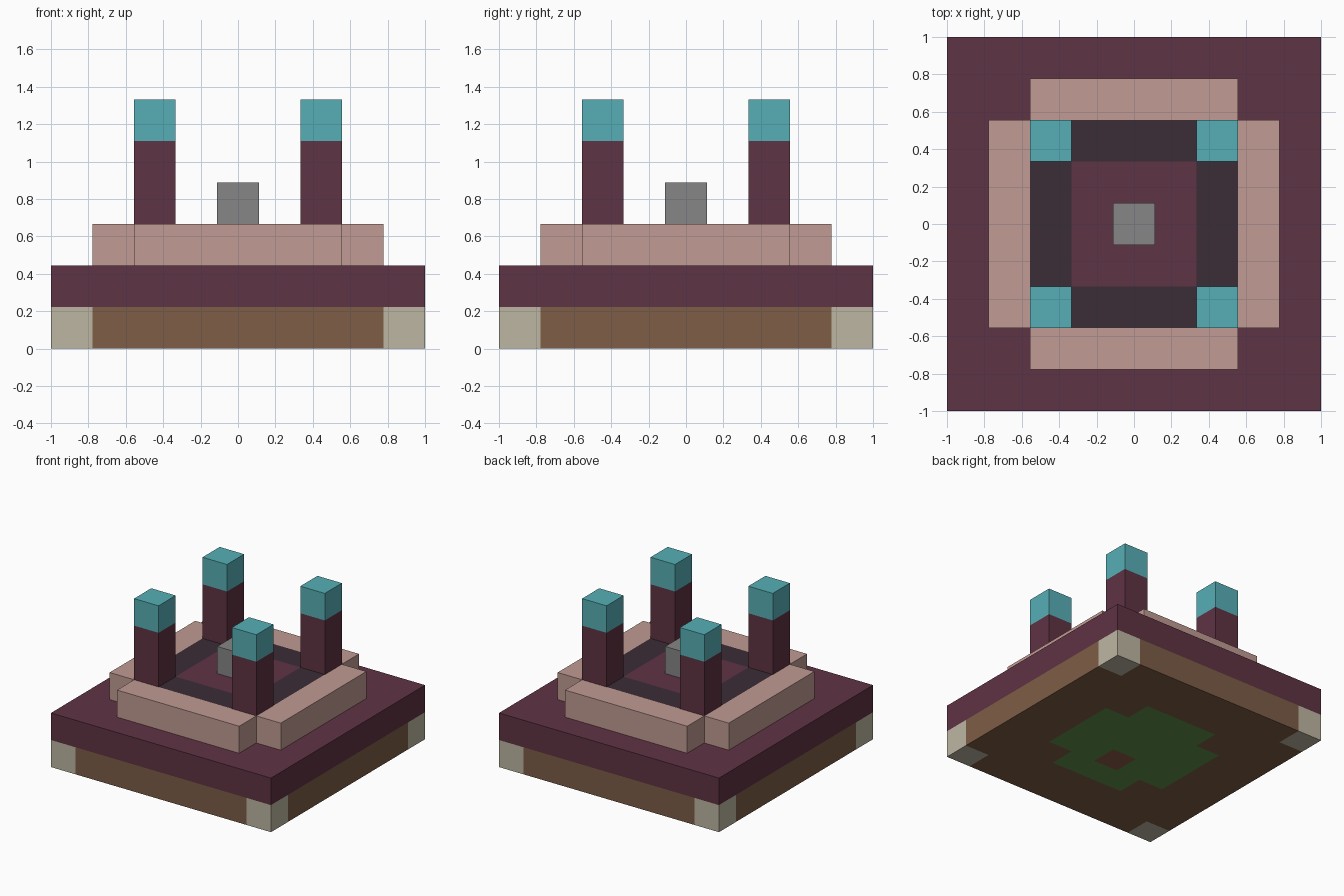
import bpy
import bmesh
from mathutils import Matrix, Vector

cube = bpy.data.objects.get("Cube")
if cube:
    bpy.data.objects.remove(cube, do_unlink=True)

U = 2 / 9  # one block


def material(name, r, g, b):
    """Flat material from 8-bit sRGB."""
    rgb = [((c / 255 + 0.055) / 1.055) ** 2.4 for c in (r, g, b)]
    mat = bpy.data.materials.new(name)
    mat.use_nodes = True
    mat.diffuse_color = (*rgb, 1)
    bsdf = mat.node_tree.nodes["Principled BSDF"]
    bsdf.inputs["Base Color"].default_value = (*rgb, 1)
    bsdf.inputs["Roughness"].default_value = 0.9
    return mat


maroon = material("maroon", 95, 51, 68)
pink = material("dusty pink", 193, 155, 147)
dark = material("dark plum", 59, 45, 54)
teal = material("teal", 86, 175, 182)
grey = material("grey", 134, 134, 134)
tan = material("pale stone", 189, 182, 162)
brown = material("earth brown", 125, 93, 70)
green = material("moss green", 97, 145, 72)
russet = material("russet", 142, 90, 68)


def finish(bm, name, mats):
    mesh = bpy.data.meshes.new(name)
    bm.to_mesh(mesh)
    bm.free()
    for mat in mats:
        mesh.materials.append(mat)
    obj = bpy.data.objects.new(name, mesh)
    bpy.context.collection.objects.link(obj)
    return obj


def block(name, mat, center, size):
    """Box with centre and size in blocks; the centre's z is its underside."""
    x, y, z = center
    bm = bmesh.new()
    place = Matrix.Translation(Vector((x, y, z + size[2] / 2)) * U)
    bmesh.ops.create_cube(bm, size=1, matrix=place @ Matrix.Diagonal((*(Vector(size) * U), 1)))
    return finish(bm, name, [mat])


# Foundation: a block grid with stone corners and a mossy patch underneath
bm = bmesh.new()
bmesh.ops.create_grid(bm, x_segments=9, y_segments=9, size=1)
grown = bmesh.ops.extrude_face_region(bm, geom=bm.faces[:], use_keep_orig=True)
top = [v for v in grown["geom"] if isinstance(v, bmesh.types.BMVert)]
bmesh.ops.translate(bm, verts=top, vec=(0, 0, U))
bmesh.ops.recalc_face_normals(bm, faces=bm.faces[:])
for face in bm.faces:
    c = face.calc_center_median() / U
    i, j = round(c.x * 0.99), round(c.y * 0.99)
    if abs(i) == 4 and abs(j) == 4:
        face.material_index = 1
    elif (i, j) == (0, -1):
        face.material_index = 3
    elif max(abs(i), abs(j)) <= 2 and abs(i) + abs(j) < 4:
        face.material_index = 2
finish(bm, "foundation", [brown, tan, green, russet])

# Platform and raised floor
block("platform", maroon, (0, 0, 1), (9, 9, 1))
block("floor_center", maroon, (0, 0, 2), (3, 3, 1))
block("center_block", grey, (0, 0, 3), (1, 1, 1))

# Border strips and steps on each side
for side, s in (("front", -1), ("back", 1)):
    block(side + "_floor_border", dark, (0, 2 * s, 2), (3, 1, 1))
    block(side + "_step", pink, (0, 3 * s, 2), (5, 1, 1))
for side, s in (("right", -1), ("left", 1)):
    block(side + "_floor_border", dark, (2 * s, 0, 2), (1, 3, 1))
    block(side + "_step", pink, (3 * s, 0, 2), (1, 5, 1))

# Corner pillars with caps
for depth, y in (("front", -2), ("back", 2)):
    for side, x in (("right", -2), ("left", 2)):
        block(f"{depth}_{side}_pillar", maroon, (x, y, 2), (1, 1, 3))
        block(f"{depth}_{side}_pillar_cap", teal, (x, y, 5), (1, 1, 1))
